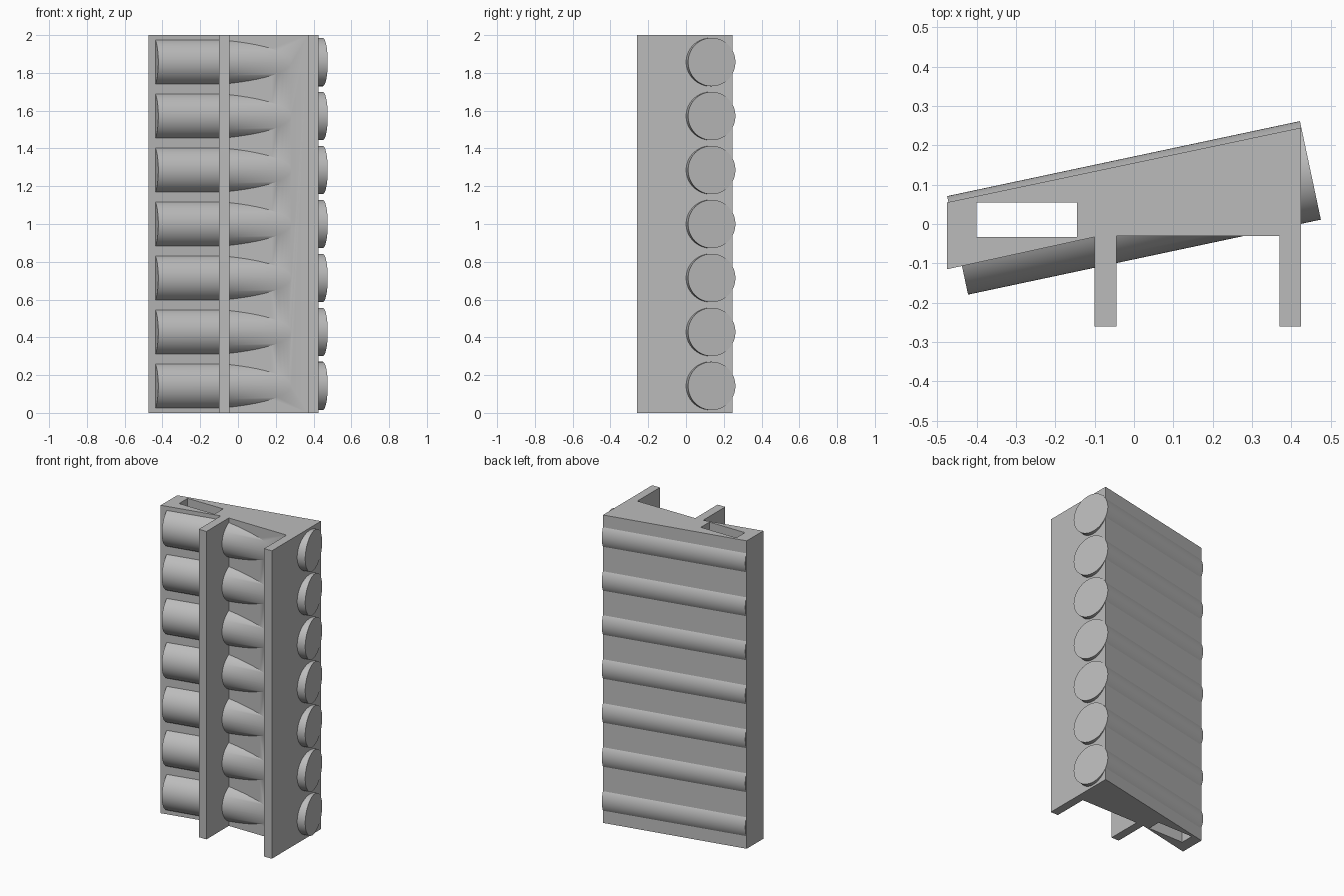
import bpy
import bmesh
import math
from mathutils import Matrix

if "Cube" in bpy.data.objects:
    bpy.data.objects.remove(bpy.data.objects["Cube"], do_unlink=True)

HEIGHT = 2.0
ROWS = 7
RADIUS = 0.128
LENGTH = 0.917
TILT = math.radians(12)

grey = bpy.data.materials.new("plain grey")
grey.use_nodes = True
colour = (0.5, 0.5, 0.5, 1)
grey.diffuse_color = colour
grey.node_tree.nodes["Principled BSDF"].inputs["Base Color"].default_value = colour


def make_object(name, bm):
    bmesh.ops.recalc_face_normals(bm, faces=bm.faces)
    mesh = bpy.data.meshes.new(name)
    bm.to_mesh(mesh)
    bm.free()
    mesh.materials.append(grey)
    obj = bpy.data.objects.new(name, mesh)
    bpy.context.collection.objects.link(obj)
    return obj


def prism(name, outline, bottom, top):
    bm = bmesh.new()
    face = bm.faces.new([bm.verts.new((x, y, bottom)) for x, y in outline])
    new = bmesh.ops.extrude_face_region(bm, geom=[face])["geom"]
    verts = [v for v in new if isinstance(v, bmesh.types.BMVert)]
    bmesh.ops.translate(bm, verts=verts, vec=(0, 0, top - bottom))
    return make_object(name, bm)


def combine(target, other, operation):
    mod = target.modifiers.new(operation, "BOOLEAN")
    mod.object = other
    mod.operation = operation
    mod.solver = "EXACT"
    bpy.context.view_layer.objects.active = target
    bpy.ops.object.modifier_apply(modifier=mod.name)
    bpy.data.objects.remove(other, do_unlink=True)


# Upright panel with a slanted back and two front ribs
panel = prism("ribbed_panel", [
    (-0.475, 0.055), (0.425, 0.245), (0.425, -0.26), (0.37, -0.26),
    (0.37, -0.03), (-0.045, -0.03), (-0.045, -0.26), (-0.1, -0.26),
    (-0.1, -0.033), (-0.475, -0.115)], 0, HEIGHT)

# Row of slanted cylinders running through the panel
bm = bmesh.new()
pitch = HEIGHT / ROWS
for i in range(ROWS):
    place = (Matrix.Translation((0, 0.041, pitch * (i + 0.5)))
             @ Matrix.Rotation(TILT, 4, "Z") @ Matrix.Rotation(math.pi / 2, 4, "Y"))
    bmesh.ops.create_cone(bm, cap_ends=True, segments=64, radius1=RADIUS,
                          radius2=RADIUS, depth=LENGTH, matrix=place)
combine(panel, make_object("cylinders", bm), "UNION")

# Rectangular slot through the full height
slot = prism("slot_cutter", [(-0.4, -0.033), (-0.145, -0.033),
                             (-0.145, 0.055), (-0.4, 0.055)], -0.1, HEIGHT + 0.1)
slot.hide_render = True
combine(panel, slot, "DIFFERENCE")

bpy.ops.object.select_all(action="DESELECT")
panel.select_set(True)
bpy.context.view_layer.objects.active = panel
bpy.ops.object.shade_smooth_by_angle(angle=math.radians(30))
